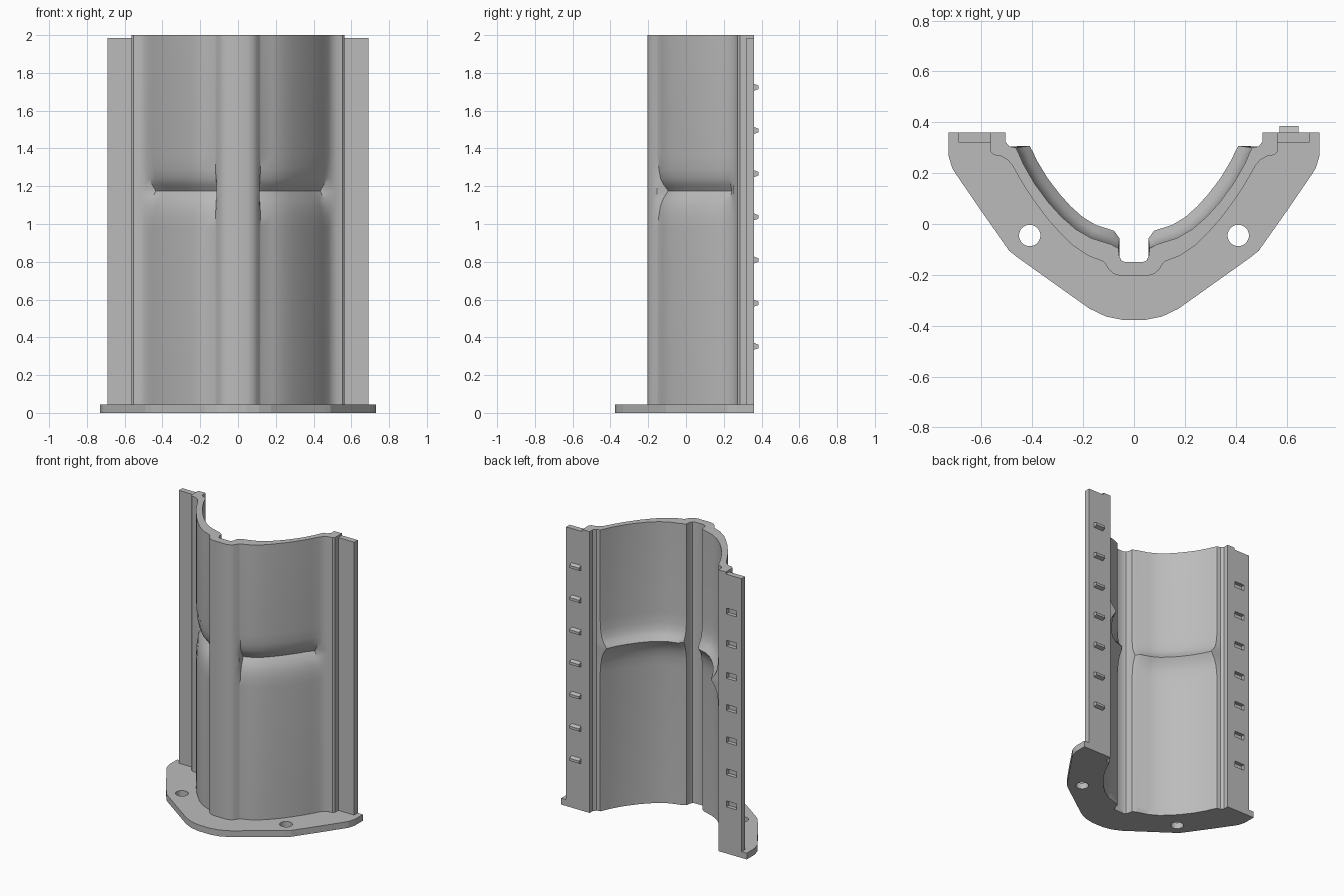
import bpy, bmesh, math

if "Cube" in bpy.data.objects:
    bpy.data.objects.remove(bpy.data.objects["Cube"], do_unlink=True)

grey = bpy.data.materials.new("light grey")
grey.use_nodes = True
grey.diffuse_color = (0.5, 0.5, 0.5, 1)
grey.node_tree.nodes["Principled BSDF"].inputs["Base Color"].default_value = (0.5, 0.5, 0.5, 1)

BACK = 0.36          # plane of the mating faces
PIN_X = 0.61


def finish(name, bm):
    bmesh.ops.recalc_face_normals(bm, faces=bm.faces)
    mesh = bpy.data.meshes.new(name)
    bm.to_mesh(mesh)
    bm.free()
    mesh.materials.append(grey)
    obj = bpy.data.objects.new(name, mesh)
    bpy.context.collection.objects.link(obj)
    return obj


def select(obj):
    bpy.ops.object.select_all(action="DESELECT")
    obj.select_set(True)
    bpy.context.view_layer.objects.active = obj


def add_box(bm, x, y, z, size, taper=1.0):
    """Box centred at x, y, z; its +y face is narrowed in z by taper."""
    verts = bmesh.ops.create_cube(bm, size=1)["verts"]
    for v in verts:
        k = taper if v.co.y > 0 else 1
        v.co = (x + v.co.x * size[0], y + v.co.y * size[1], z + v.co.z * size[2] * k)


# Half cross-section: x, y, and how far the waist pinches that point
outer = [(0, -.205, 0), (.05, -.205, 0), (.08, -.196, 0), (.1, -.178, 0), (.115, -.153, 0),
         (.12, -.148, 1), (.18, -.125, 1), (.24, -.085, 1), (.29, -.036, 1), (.34, .02, 1),
         (.385, .08, 1), (.42, .13, 1), (.45, .18, 1), (.478, .23, .8), (.495, .25, 0),
         (.52, .266, 0), (.553, .272, 0), (.565, .285, 0), (.565, BACK, 0)]
inner = [(.506, BACK, 0), (.506, .325, 0), (.49, .305, 0), (.465, .3, 1), (.45, .27, 1),
         (.435, .235, 1), (.39, .157, 1), (.335, .083, 1), (.285, .028, 1), (.23, -.02, 1),
         (.17, -.055, 1), (.09, -.08, 1), (.062, -.095, .7), (.058, -.125, 0),
         (.05, -.143, 0), (.035, -.15, 0), (0, -.15, 0)]
half = outer + inner
section = half + [(-x, y, w) for x, y, w in reversed(half[1:-1])]

# Height and pinch strength of each ring of the shell
rings = [(.02, 0), (.98, 0), (1.04, .07), (1.09, .22), (1.13, .48), (1.16, .82), (1.175, 1),
         (1.19, .82), (1.21, .52), (1.24, .25), (1.29, .08), (1.36, 0), (2, 0)]


def pinched(x, y, amount):
    dx, dy = -x, BACK - y
    length = math.hypot(dx, dy) or 1
    nx = x + dx / length * amount
    if abs(x) > .057:
        nx = math.copysign(max(abs(nx), .057), x)
    return nx, y + dy / length * amount


# Pinched shell
bm = bmesh.new()
grid = [[bm.verts.new((*pinched(x, y, .055 * w * k), z)) for x, y, w in section] for z, k in rings]
n = len(section)
for low, high in zip(grid, grid[1:]):
    for i in range(n):
        j = (i + 1) % n
        bm.faces.new((low[i], low[j], high[j], high[i]))
bm.faces.new(grid[0])
bm.faces.new(grid[-1])
shell = finish("shell", bm)
select(shell)
bpy.ops.object.shade_smooth_by_angle(angle=math.radians(32))

# Side flanges
flanges = {}
for name, side in (("left_flange", 1), ("right_flange", -1)):
    bm = bmesh.new()
    add_box(bm, side * .6225, .34, 1.0, (.135, .04, 1.97))
    flanges[name] = finish(name, bm)

# Row of locating pins on the left, matching sockets on the right
heights = [.352 + .2286 * i for i in range(7)]
bm = bmesh.new()
for z in heights:
    add_box(bm, PIN_X, BACK + .01, z, (.075, .03, .04), .45)
finish("locating_pins", bm)

bm = bmesh.new()
for z in heights:
    add_box(bm, -PIN_X, BACK, z, (.078, .054, .042))
cutter = finish("socket_cutter", bm)
cutter.hide_render = True
cut = flanges["right_flange"].modifiers.new("sockets", "BOOLEAN")
cut.operation = "DIFFERENCE"
cut.solver = "EXACT"
cut.object = cutter
select(flanges["right_flange"])
bpy.ops.object.modifier_apply(modifier=cut.name)
bpy.data.objects.remove(cutter, do_unlink=True)

# Base plate with two bolt holes, its opening following the shell's inside
rim = [(.045, -.377), (.11, -.364), (.175, -.333), (.46, -.13), (.49, -.106),
       (.6, .05), (.7, .196), (.715, .22), (.73, .27), (.73, BACK)]
edge = rim + [(x, y) for x, y, w in inner]
outline = edge + [(-x, y) for x, y in reversed(edge[:-1])]


def circle(cx, cy, r, count=32):
    return [(cx + r * math.cos(math.tau * i / count), cy + r * math.sin(math.tau * i / count))
            for i in range(count)]


curve = bpy.data.curves.new("base_plate", "CURVE")
curve.dimensions = "2D"
curve.fill_mode = "BOTH"
curve.extrude = .0225
for loop in (outline, circle(.41, -.045, .042), circle(-.41, -.045, .042)):
    spline = curve.splines.new("POLY")
    spline.points.add(len(loop) - 1)
    for point, (x, y) in zip(spline.points, loop):
        point.co = (x, y, 0, 1)
    spline.use_cyclic_u = True
curve.materials.append(grey)
plate = bpy.data.objects.new("base_plate", curve)
plate.location.z = .0225
bpy.context.collection.objects.link(plate)
select(plate)
bpy.ops.object.convert(target="MESH")
bpy.ops.object.shade_flat()
